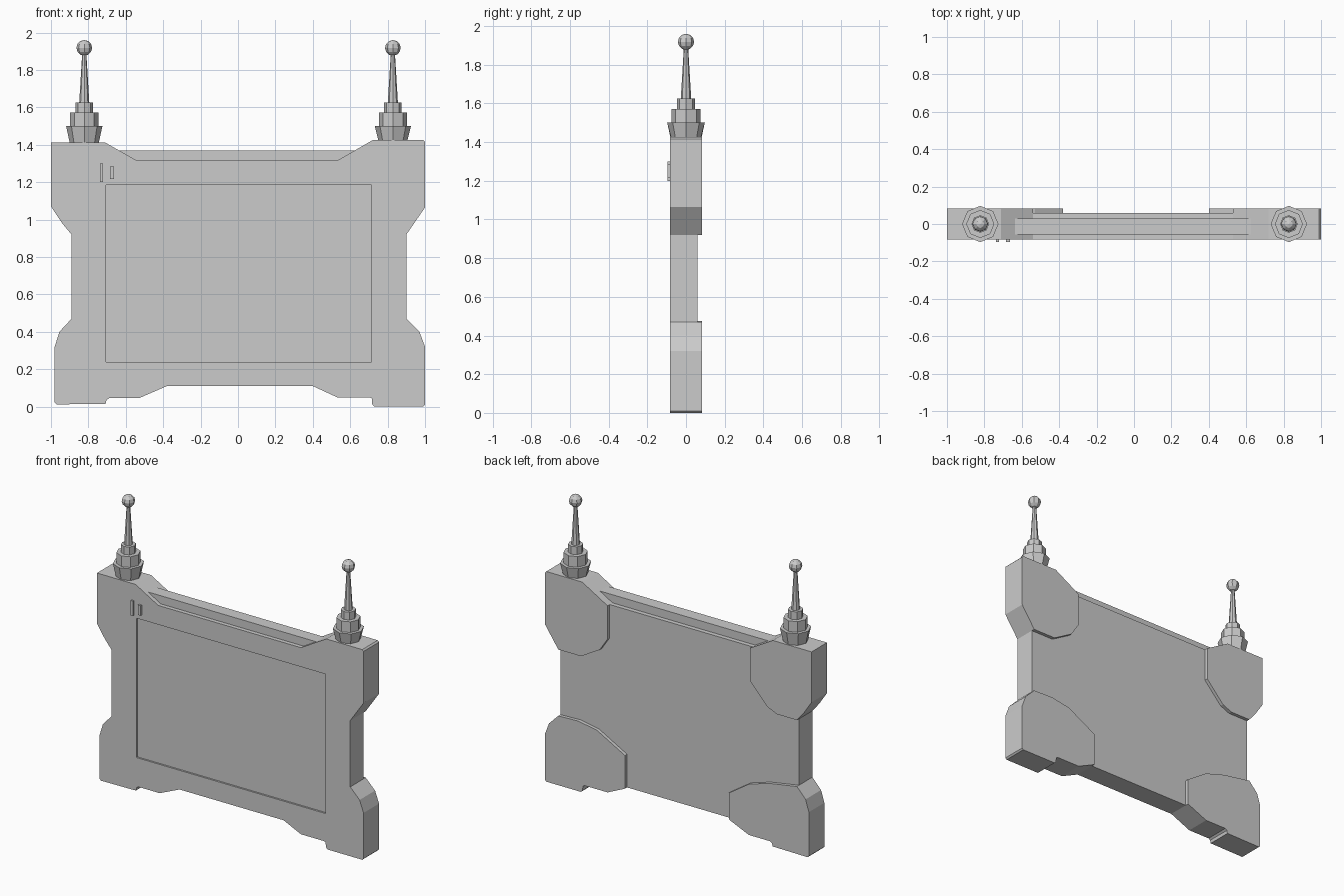
import bpy, bmesh, math

if "Cube" in bpy.data.objects:
    bpy.data.objects.remove(bpy.data.objects["Cube"])

FRONT, BACK, PAD = -0.083, 0.06, 0.083


def make_object(name, bm):
    bmesh.ops.recalc_face_normals(bm, faces=bm.faces[:])
    mesh = bpy.data.meshes.new(name)
    bm.to_mesh(mesh)
    bm.free()
    obj = bpy.data.objects.new(name, mesh)
    bpy.context.collection.objects.link(obj)
    return obj


def prism(name, outline, y0, y1):
    """Extrude an (x, z) outline from y0 to y1."""
    bm = bmesh.new()
    face = bm.faces.new([bm.verts.new((x, y0, z)) for x, z in outline])
    ext = bmesh.ops.extrude_face_region(bm, geom=[face], use_keep_orig=True)
    for v in ext["geom"]:
        if isinstance(v, bmesh.types.BMVert):
            v.co.y = y1
    return make_object(name, bm)


def box(name, x0, x1, y0, y1, z0, z1):
    return prism(name, [(x0, z0), (x1, z0), (x1, z1), (x0, z1)], y0, y1)


def lathe(name, x, profile, sides=8):
    """Revolve an (r, z) profile about a vertical axis at x."""
    bm = bmesh.new()
    rings = []
    for r, z in profile:
        rings.append([bm.verts.new((x + r * math.cos(2 * math.pi * i / sides),
                                    r * math.sin(2 * math.pi * i / sides), z))
                      for i in range(sides)])
    for a, b in zip(rings, rings[1:]):
        for i in range(sides):
            j = (i + 1) % sides
            bm.faces.new((a[i], a[j], b[j], b[i]))
    bm.faces.new(rings[0])
    bm.faces.new(rings[-1])
    return make_object(name, bm)


# Outer edge of each corner, shared by the casing and the rear pads
top_right = [(0.53, 1.315), (0.72, 1.425), (0.99, 1.425), (1.0, 1.415),
             (1.0, 1.065), (0.90, 0.92)]
bottom_right = [(0.90, 0.47), (0.97, 0.40), (1.0, 0.32), (1.0, 0.01),
                (0.99, 0.0), (0.73, 0.0), (0.718, 0.012), (0.715, 0.045),
                (0.70, 0.05), (0.53, 0.05), (0.40, 0.11)]
bottom_left = [(-0.38, 0.11), (-0.53, 0.045), (-0.69, 0.045), (-0.703, 0.035),
               (-0.708, 0.015), (-0.97, 0.012), (-0.98, 0.022), (-0.98, 0.32),
               (-0.955, 0.40), (-0.89, 0.47)]
top_left = [(-0.89, 0.92), (-0.94, 0.98), (-1.0, 1.07), (-1.0, 1.412),
            (-0.71, 1.412), (-0.54, 1.315)]

# Casing with a shallow screen recess
casing = prism("casing", top_right + bottom_right + bottom_left + top_left, FRONT, BACK)
cutter = box("screen_cutter", -0.705, 0.715, -0.2, FRONT + 0.012, 0.24, 1.185)
cut = casing.modifiers.new("screen_recess", "BOOLEAN")
cut.operation = "DIFFERENCE"
cut.solver = "EXACT"
cut.object = cutter
bpy.context.view_layer.objects.active = casing
bpy.ops.object.modifier_apply(modifier=cut.name)
bpy.data.objects.remove(cutter)

# Raised bar along the top edge
box("top_bar", -0.637, 0.625, -0.055, 0.03, 1.315, 1.37)

# Raised rear corner pads: outer edge plus inner contour
prism("top_right_pad", top_right + [(0.73, 0.92), (0.59, 1.0), (0.53, 1.09)], BACK, PAD)
prism("bottom_right_pad", bottom_right + [(0.40, 0.335), (0.61, 0.45), (0.75, 0.475)], BACK, PAD)
prism("bottom_left_pad", bottom_left + [(-0.68, 0.435), (-0.53, 0.39), (-0.38, 0.29)], BACK, PAD)
prism("top_left_pad", top_left + [(-0.54, 1.09), (-0.67, 0.95), (-0.74, 0.92)], BACK, PAD)

# Front buttons
box("tall_button", -0.738, -0.722, -0.095, FRONT, 1.20, 1.30)
box("short_button", -0.685, -0.663, -0.095, FRONT, 1.217, 1.285)

# Antennas: flared base, two collars, tapered rod and ball
for side, x, z0 in (("left", -0.822, 1.412), ("right", 0.828, 1.425)):
    lathe(side + "_antenna_mount", x, [
        (0.078, z0), (0.097, 1.50), (0.075, 1.50), (0.075, 1.572),
        (0.047, 1.572), (0.047, 1.625), (0.027, 1.625), (0.011, 1.89)])
    ball = [(0.042 * math.sin(a), 1.918 - 0.042 * math.cos(a))
            for a in [math.pi * (i + 0.02) / 6.04 for i in range(7)]]
    lathe(side + "_antenna_ball", x, ball)
